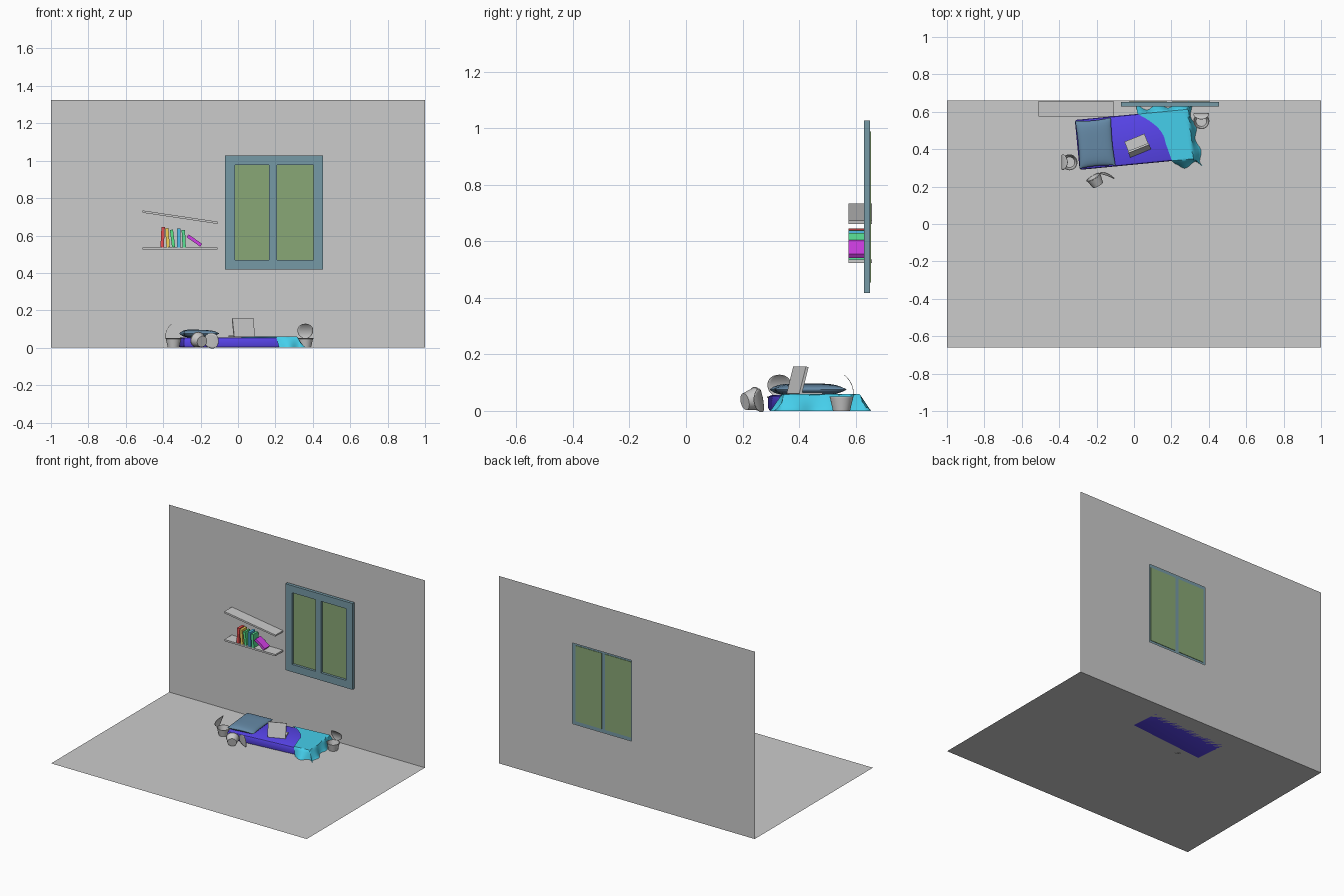
import bpy, bmesh
from math import sin, cos, pi, radians, atan2
from mathutils import Matrix, Vector

if "Cube" in bpy.data.objects:
    bpy.data.objects.remove(bpy.data.objects["Cube"])

mats = {}


def finish(name, bm, color=None, mw=None, smooth=False):
    bmesh.ops.recalc_face_normals(bm, faces=bm.faces)
    me = bpy.data.meshes.new(name)
    bm.to_mesh(me)
    bm.free()
    ob = bpy.data.objects.new(name, me)
    bpy.context.collection.objects.link(ob)
    if mw:
        ob.matrix_world = mw
    if color:
        if color not in mats:
            mats[color] = bpy.data.materials.new("colour_%d" % len(mats))
            mats[color].diffuse_color = (*color, 1)
        me.materials.append(mats[color])
    if smooth:
        bpy.context.view_layer.objects.active = ob
        ob.select_set(True)
        bpy.ops.object.shade_smooth_by_angle(angle=radians(40))
        ob.select_set(False)
    return ob


def box(name, size, mw, color=None, bevel=0, seg=2):
    bm = bmesh.new()
    bmesh.ops.create_cube(bm, size=1, matrix=Matrix.Diagonal((*size, 1)))
    if bevel:
        bmesh.ops.bevel(bm, geom=bm.edges[:], offset=bevel, segments=seg,
                        profile=0.5, affect='EDGES')
    return finish(name, bm, color, mw, bool(bevel))


def surface(bm, rows, closed=False):
    """Quads between rows of points."""
    vs = [[bm.verts.new(p) for p in r] for r in rows]
    n = len(vs[0])
    for a, b in zip(vs, vs[1:]):
        for i in range(n if closed else n - 1):
            j = (i + 1) % n
            bm.faces.new((a[i], a[j], b[j], b[i]))
    return vs


def window_panel(name, xs, zs, holes, y, depth=0, color=None):
    """Upright panel split into cells, with some cells left open."""
    bm = bmesh.new()
    v = [[bm.verts.new((x, y, z)) for x in xs] for z in zs]
    for k in range(len(zs) - 1):
        for i in range(len(xs) - 1):
            if (i, k) not in holes:
                bm.faces.new((v[k][i], v[k][i + 1], v[k + 1][i + 1], v[k + 1][i]))
    ob = finish(name, bm, color)
    if depth:
        m = ob.modifiers.new("depth", 'SOLIDIFY')
        m.thickness, m.offset = depth, 0
    return ob


T = Matrix.Translation


def rot(deg, axis):
    return Matrix.Rotation(radians(deg), 4, axis)


# room: floor and back wall with a window opening
bm = bmesh.new()
surface(bm, [[(-1, -.66, 0), (1, -.66, 0)], [(-1, .66, 0), (1, .66, 0)]])
finish("floor", bm)
window_panel("back_wall", (-1, -.035, .425, 1), (0, .435, 1.005, 1.325), {(1, 1)}, .66)

# window frame and two panes
FRAME, PANE = (.18, .32, .38), (.25, .39, .18)
window_panel("window_frame", (-.07, -.017, .167, .208, .403, .455),
             (.417, .47, .977, 1.027), {(1, 1), (3, 1)}, .64, .022, FRAME)
for i, x in enumerate((.075, .305)):
    box("window_pane_%d" % (i + 1), (.205, .008, .535), T((x, .65, .722)), PANE)

# shelves, the upper one hanging crooked
box("lower_shelf", (.4, .083, .012), T((-.31, .6165, .53)))
box("upper_shelf", (.405, .083, .012), T((-.31, .6165, .698)) @ rot(8.5, 'Y'))

# books: centre x, centre z, thickness, height, lean, colour
books = [(-.403, .591, .018, .108, 3, (.85, .08, .08)),
         (-.377, .588, .018, .102, -4, (.9, .65, .1)),
         (-.350, .584, .017, .094, -7, (.1, .8, .25)),
         (-.317, .587, .018, .102, 0, (.08, .5, .8)),
         (-.290, .583, .018, .094, -3, (.1, .75, .3)),
         (-.233, .573, .018, .088, -55, (.65, .05, .8))]
for i, (x, z, t, h, lean, c) in enumerate(books):
    box("shelf_book_%d" % (i + 1), (t, .055, h), T((x, .603, z)) @ rot(lean, 'Y'), c)

# mattress and pillow
BED = T((0, .452, 0)) @ rot(5.5, 'Z')
box("mattress", (.61, .268, .056), BED @ T((0, 0, .028)), (.1, .06, .85), .012)
bm = bmesh.new()
N = 16
for side in (1, -1):
    rows = []
    for j in range(N + 1):
        row = []
        for i in range(N + 1):
            u, v = -cos(pi * i / N), -cos(pi * j / N)
            h = ((1 - u ** 4) * (1 - v ** 4)) ** .5
            pinch = 1 - .05 * (1 - u * u) * v * v - .05 * (1 - v * v) * u * u
            row.append((.096 * u * pinch, .128 * v * pinch,
                        side * h * (.02 - .004 * u)))
        rows.append(row)
    surface(bm, rows)
bmesh.ops.remove_doubles(bm, verts=bm.verts, dist=.0002)
finish("pillow", bm, (.13, .25, .38), BED @ T((-.208, 0, .076)), True)

# blanket draped over the foot of the bed
bm = bmesh.new()
rows = []
NQ, NP = 44, 20
for j in range(NQ + 1):
    q = -.195 + .39 * j / NQ
    p0 = .165 - 5 * (q + .03) ** 2 if q > -.03 else .165 + .25 * (-q - .03)
    p0 = max(p0, .03)
    row = []
    for i in range(NP + 1):
        p = p0 + (.366 - p0) * i / NP
        dp, dq = max(0, p - .302), max(0, abs(q) - .134)
        drop = max(dp, dq)
        s = 1 if q > 0 else -1
        flare_p = .42 - 1.6 * q + .15 * sin(q * 50)
        flare_q = .45 + .25 * sin(p * 55)
        row.append((min(p, .302) + max(0, dp * flare_p) + .003 * (dp > 0),
                    s * (min(abs(q), .134) + dq * flare_q + .003 * (dq > 0)),
                    max(.001, .0605 - drop)))
    rows.append(row)
surface(bm, rows)
finish("blanket", bm, (.06, .62, .83), BED, True)

# open laptop on the bed, lid towards the front
LAP = T((.034, .382, .058)) @ rot(22, 'Z')
box("laptop_base", (.115, .085, .008), LAP @ T((0, .043, .004)))
box("laptop_lid", (.12, .01, .1), LAP @ rot(-15, 'X') @ T((0, 0, .052)))


# noodle cups with a peeled-back round lid
def cup(name, mw, lid_angle, curl):
    bm = bmesh.new()
    prof = [(.0005, 0), (.03, 0), (.041, .047), (.043, .048), (.043, .051),
            (.039, .051), (.028, .004), (.0005, .004)]
    surface(bm, [[(r * cos(2 * pi * k / 28), r * sin(2 * pi * k / 28), z)
                  for k in range(28)] for r, z in prof], True)
    finish(name, bm, None, mw, True)
    bm = bmesh.new()
    rows = []
    n = 12
    for i in range(n + 1):
        t = pi * i / n
        s, w = .042 * (1 - cos(t)), max(.0006, .042 * sin(t))
        a = radians(lid_angle + curl * (s / .084 - .5))
        rows.append([(.041 + s * cos(a), w * (k / 4 - 1), .05 + s * sin(a))
                     for k in range(9)])
    surface(bm, rows)
    lid = finish(name + "_lid", bm, None, mw, True)
    m = lid.modifiers.new("thickness", 'SOLIDIFY')
    m.thickness, m.offset = .002, 0


cup("left_cup", T((-.345, .33, 0)) @ rot(180, 'Z'), 96, 32)
cup("right_cup", T((.36, .55, 0)) @ rot(90, 'Z'), 96, 32)
cup("fallen_cup", T((-.192, .208, .033)) @ rot(30, 'Z') @ rot(-78, 'X'), -42, -20)

for m in bpy.data.materials:
    if m.users and not m.is_grease_pencil:
        m.use_nodes = True
        m.node_tree.nodes["Principled BSDF"].inputs["Base Color"].default_value = m.diffuse_color
